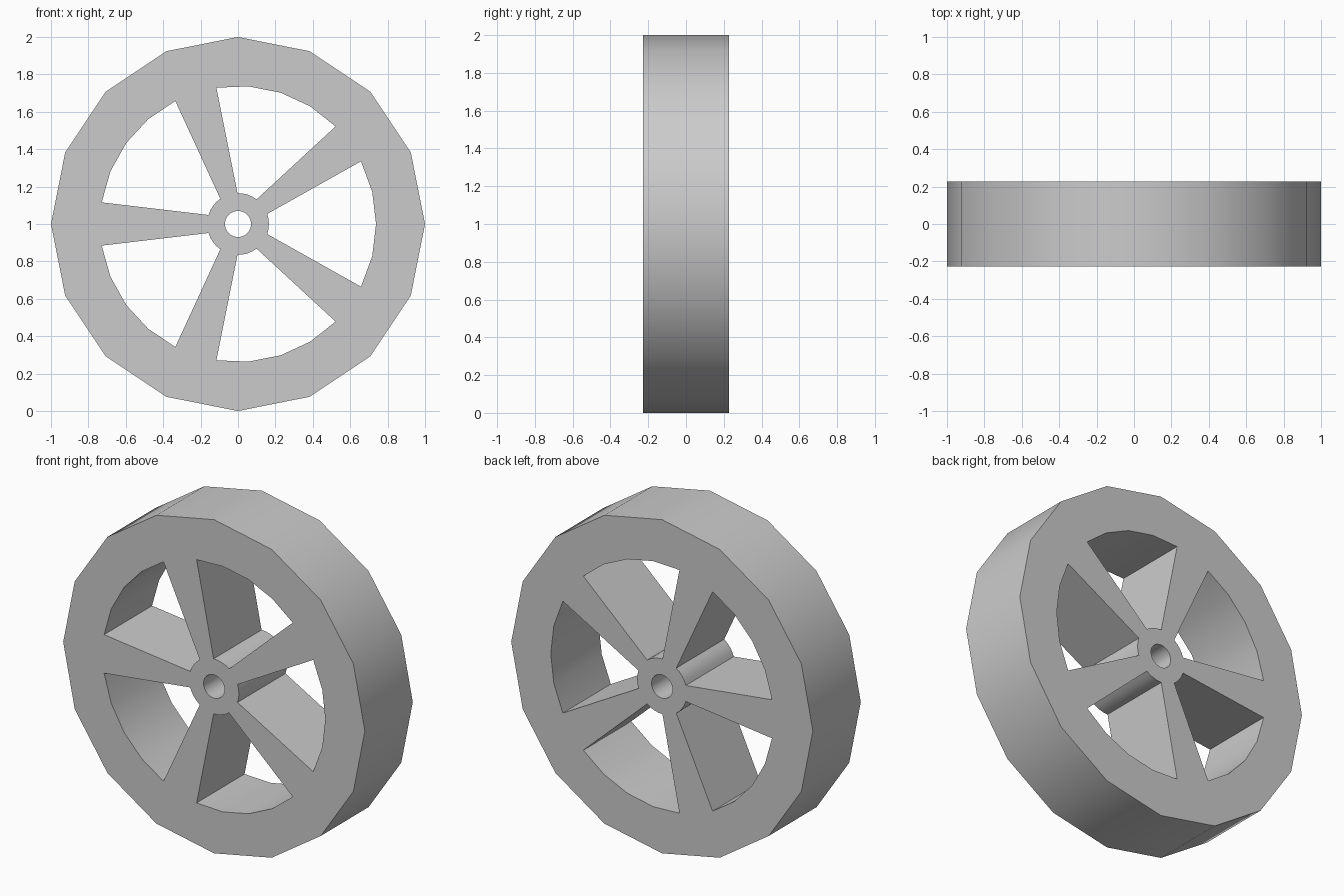
import bpy, bmesh
from math import sin, cos, radians

if "Cube" in bpy.data.objects:
    bpy.data.objects.remove(bpy.data.objects["Cube"])

HALF_WIDTH = 0.227


def arc(radius, start, end, steps):
    """Points on an arc, angles in degrees, both ends included."""
    angles = [radians(start + (end - start) * i / steps) for i in range(steps + 1)]
    return [(radius * cos(a), radius * sin(a)) for a in angles]


# Closed outlines: 16-sided rim, axle hole, five spoke windows
outlines = [arc(1.0, 0, 360, 16)[:-1], arc(0.07, 0, 360, 24)[:-1]]
for i in range(5):
    mid = 72 * i
    outlines.append(arc(0.738, mid - 27, mid + 27, 4) + arc(0.165, mid + 19, mid - 19, 4))

# Filled flat curve, extruded to the wheel width
curve = bpy.data.curves.new("wheel_profile", 'CURVE')
curve.dimensions = '2D'
curve.fill_mode = 'BOTH'
curve.extrude = HALF_WIDTH
for pts in outlines:
    spline = curve.splines.new('POLY')
    spline.points.add(len(pts) - 1)
    for p, (x, y) in zip(spline.points, pts):
        p.co = (x, y, 0, 1)
    spline.use_cyclic_u = True

wheel = bpy.data.objects.new("spoked_wheel", curve)
bpy.context.collection.objects.link(wheel)
wheel.location = (0, 0, 1)
wheel.rotation_euler = (radians(90), 0, 0)

# Solid mesh with welded edges, smooth tread and crisp corners
bpy.context.view_layer.objects.active = wheel
wheel.select_set(True)
bpy.ops.object.convert(target='MESH')
wheel = bpy.context.view_layer.objects.active
bm = bmesh.new()
bm.from_mesh(wheel.data)
bmesh.ops.remove_doubles(bm, verts=bm.verts, dist=0.0005)
bmesh.ops.recalc_face_normals(bm, faces=bm.faces)
bm.to_mesh(wheel.data)
bm.free()
bpy.ops.object.shade_smooth_by_angle(angle=radians(35))
